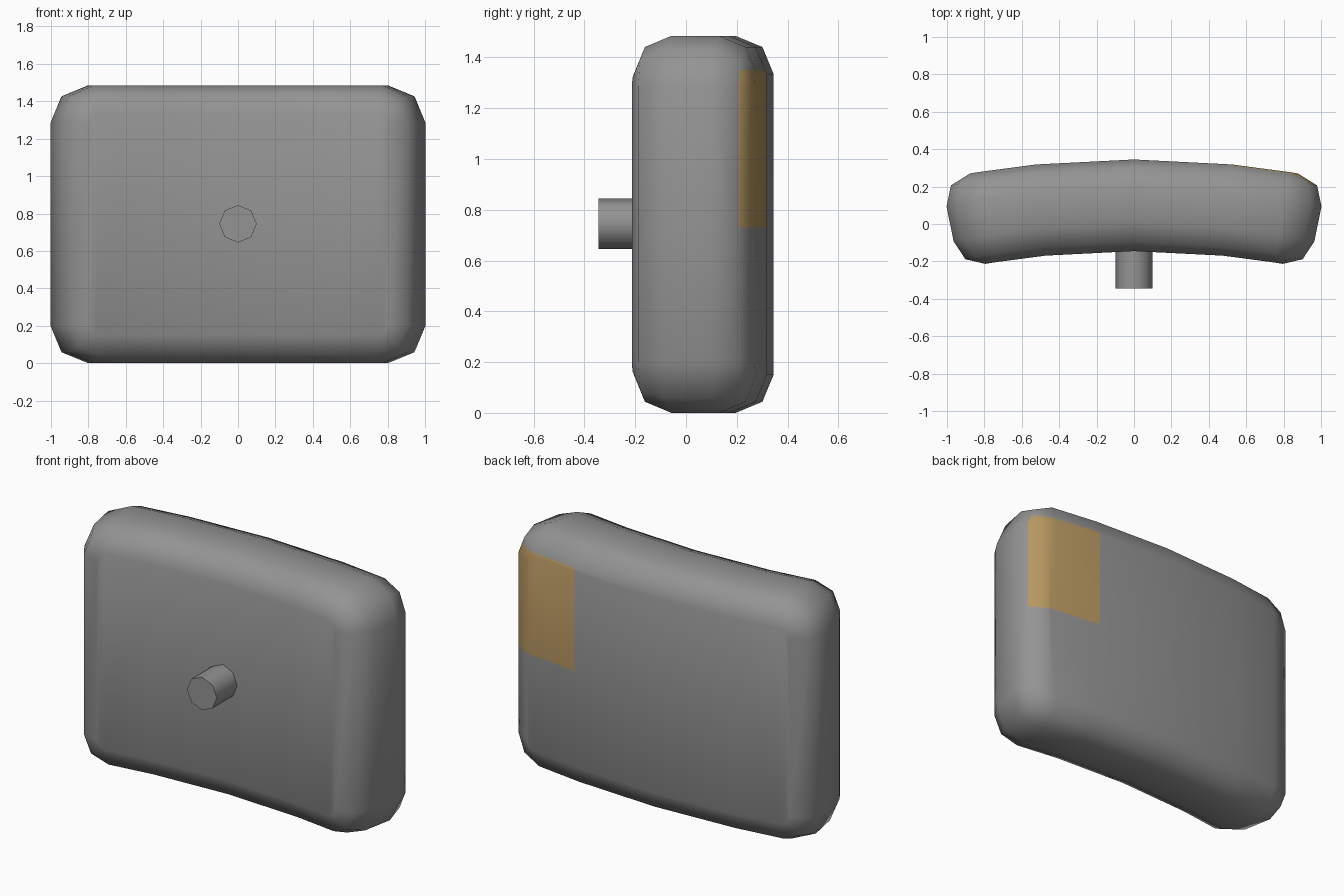
import bpy, bmesh, math

if "Cube" in bpy.data.objects:
    bpy.data.objects.remove(bpy.data.objects["Cube"])


def material(name, color):
    m = bpy.data.materials.new(name)
    m.diffuse_color = (*color, 1)
    m.use_nodes = True
    m.node_tree.nodes["Principled BSDF"].inputs["Base Color"].default_value = m.diffuse_color
    return m


grey = material("grey fabric", (0.30, 0.295, 0.30))
tan = material("tan patch", (0.47, 0.31, 0.12))

HX, HZ, CORNER = 0.99, 0.7425, 0.20     # half width, half height, outline corner
HY, BEVEL = 0.245, 0.15                 # half thickness, rim rounding
R, YMID = 4.9, 0.10                     # bend radius, centre line at x = 0


def ring(bm, inset, y):
    """Rounded rectangle, returned as upper and lower rows from +x to -x."""
    hx, hz, r = HX - inset, HZ - inset, CORNER - inset
    k = r * (1 - math.sqrt(0.5))
    half = [(hx, hz - r), (hx - k, hz - k), (hx - r, hz), (0.5, hz)]
    pts = half + [(0, hz)] + [(-x, z) for x, z in reversed(half)]
    top = [bm.verts.new((x, y, HZ + z)) for x, z in pts]
    bottom = [bm.verts.new((x, y, HZ - z)) for x, z in pts]
    return top, bottom


# Curved cushion: stacked rings from front to back
bm = bmesh.new()
k = BEVEL * (1 - math.sqrt(0.5))
levels = [(BEVEL, -HY), (k, -HY + k), (0, -HY + BEVEL),
          (0, HY - BEVEL), (k, HY - k), (BEVEL, HY)]
rings = [ring(bm, i, y) for i, y in levels]
for a, b in zip(rings, rings[1:]):
    la = a[0] + a[1][::-1]
    lb = b[0] + b[1][::-1]
    for i in range(len(la)):
        j = (i + 1) % len(la)
        bm.faces.new((la[i], la[j], lb[j], lb[i]))
for top, bottom in (rings[0], rings[-1]):
    for i in range(len(top) - 1):
        bm.faces.new((top[i], top[i + 1], bottom[i + 1], bottom[i]))


# Tan patch on the upper back corner, cut out of the back faces
def in_patch(f):
    c = f.calc_center_median()
    return c.x > 0.5 and c.y > 0.205


for z in (0.73, 1.35):
    faces = [f for f in bm.faces if in_patch(f)]
    edges = {e for f in faces for e in f.edges}
    verts = {v for f in faces for v in f.verts}
    bmesh.ops.bisect_plane(bm, geom=list(verts) + list(edges) + faces,
                           plane_co=(0, 0, z), plane_no=(0, 0, 1))
bmesh.ops.recalc_face_normals(bm, faces=bm.faces[:])
for f in bm.faces:
    f.smooth = True
    if in_patch(f) and 0.73 < f.calc_center_median().z < 1.35:
        f.material_index = 1

# Bend the cushion around a vertical axis
for v in bm.verts:
    t, rad = v.co.x / R, R + v.co.y
    v.co.x = rad * math.sin(t)
    v.co.y = YMID - R + rad * math.cos(t)
mesh = bpy.data.meshes.new("cushion")
bm.to_mesh(mesh)
bm.free()
mesh.materials.append(grey)
mesh.materials.append(tan)
bpy.context.collection.objects.link(bpy.data.objects.new("cushion", mesh))

# Mounting peg on the front
bpy.ops.mesh.primitive_cylinder_add(vertices=8, radius=0.1, depth=0.235,
                                    location=(0, -0.2275, 0.745),
                                    rotation=(math.pi / 2, 0, 0))
peg = bpy.context.object
peg.name = "mounting_peg"
peg.data.materials.append(grey)
bpy.ops.object.shade_smooth_by_angle(angle=math.radians(60))
